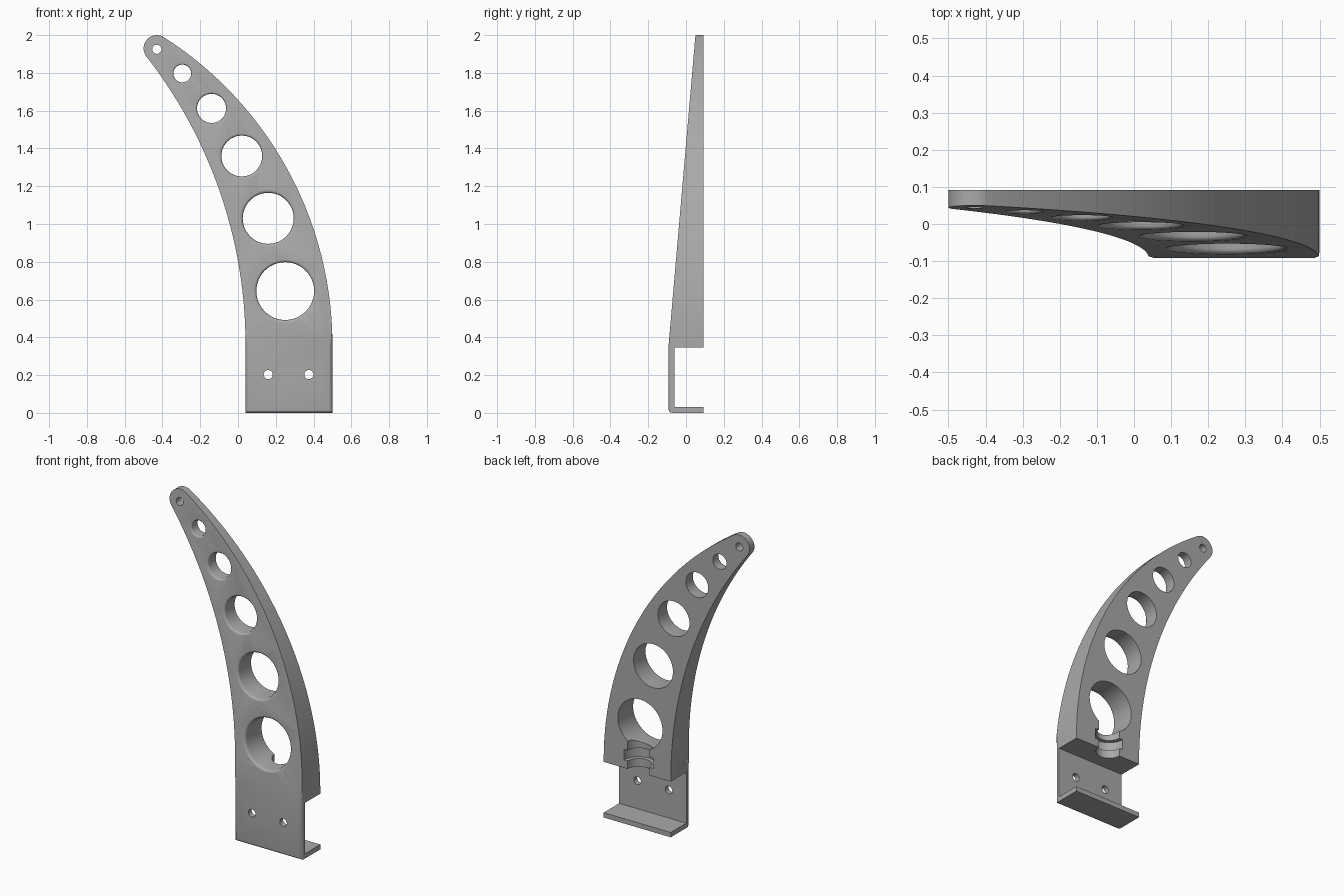
import bpy, bmesh
from math import sin, cos, asin, hypot, radians, pi, tau

if "Cube" in bpy.data.objects:
    bpy.data.objects.remove(bpy.data.objects["Cube"])

grey = bpy.data.materials.new("plain_grey")
grey.use_nodes = True
grey.diffuse_color = (0.4, 0.4, 0.4, 1)
grey.node_tree.nodes["Principled BSDF"].inputs["Base Color"].default_value = (0.4, 0.4, 0.4, 1)

BACK, FRONT = 0.092, -0.092
BEND = 0.36                      # height where the front starts to lean back
SLOPE = 0.142 / (2 - BEND)


def front_y(z):
    return FRONT + max(0, z - BEND) * SLOPE


def make_object(name, bm):
    bmesh.ops.recalc_face_normals(bm, faces=bm.faces)
    mesh = bpy.data.meshes.new(name)
    bm.to_mesh(mesh)
    bm.free()
    mesh.materials.append(grey)
    ob = bpy.data.objects.new(name, mesh)
    bpy.context.collection.objects.link(ob)
    return ob


def side_arc(x, end, n=28):
    """Arc rising vertically from (x, BEND) and leaning left to the end point."""
    d, h = x - end[0], end[1] - BEND
    r = (d * d + h * h) / (2 * d)
    a = asin(h / r)
    return [(x - r + r * cos(a * i / n), BEND + r * sin(a * i / n)) for i in range(n + 1)]


# Outline of the curved arm: straight foot, two arcs and a round tip
tip = [(-0.43 + 0.07 * cos(radians(a)), 1.93 + 0.07 * sin(radians(a)))
       for a in range(56, 219, 9)]
right = side_arc(0.5, tip[0])
left = side_arc(0.04, tip[-1])
outline = [(0.5, 0)] + right + tip[1:-1] + left[::-1] + [(0.04, 0)]

bm = bmesh.new()
front = [bm.verts.new((x, front_y(z), z)) for x, z in outline]
back = [bm.verts.new((x, BACK, z)) for x, z in outline]
n = len(outline)
bm.faces.new([front[0], front[1], front[-2], front[-1]])
bm.faces.new(front[1:-1])
bm.faces.new(back[::-1])
for i in range(n):
    j = (i + 1) % n
    bm.faces.new((front[i], back[i], back[j], front[j]))
# Rounded front rim
rim = [bm.edges.get((front[i], front[(i + 1) % n])) for i in range(n)]
bmesh.ops.bevel(bm, geom=rim, offset=0.018, segments=4, profile=0.5, affect='EDGES')
arm = make_object("curved_arm", bm)


def cut(cutter):
    mod = arm.modifiers.new("cut", 'BOOLEAN')
    mod.operation, mod.solver, mod.object = 'DIFFERENCE', 'EXACT', cutter
    bpy.context.view_layer.objects.active = arm
    bpy.ops.object.modifier_apply(modifier=mod.name)
    bpy.data.objects.remove(cutter)


def hole_cutter(x, z, r, round_):
    """Round cutter along y, flared into a fillet where it meets the front."""
    y0, k = front_y(z), SLOPE if z > BEND else 0
    profile = [(r, 0.4)]
    if round_:
        steps = [pi / 2 * i / 4 for i in range(5)]
        profile += [(r + round_ * (1 - cos(t)), y0 + round_ * (1 - sin(t))) for t in steps]
        r += round_
    profile.append((r, -0.4))
    bm = bmesh.new()
    seg = 48
    rings = [[bm.verts.new((x + q * cos(tau * i / seg), y + k * q * sin(tau * i / seg),
                            z + q * sin(tau * i / seg))) for i in range(seg)]
             for q, y in profile]
    for a, b in zip(rings, rings[1:]):
        for i in range(seg):
            j = (i + 1) % seg
            bm.faces.new((a[i], a[j], b[j], b[i]))
    bm.faces.new(rings[0])
    bm.faces.new(rings[-1])
    return make_object("hole_cutter", bm)


def upright_cutter(r, z0, z1):
    bm = bmesh.new()
    bmesh.ops.create_cone(bm, cap_ends=True, segments=40, radius1=r, radius2=r, depth=z1 - z0)
    bmesh.ops.translate(bm, verts=bm.verts, vec=(0.26, BACK + 0.001, (z0 + z1) / 2))
    return make_object("channel_cutter", bm)


# Opening that leaves the front plate and bottom flange of the bracket
bm = bmesh.new()
bmesh.ops.create_cube(bm, size=1)
bmesh.ops.scale(bm, verts=bm.verts, vec=(2, 1, 0.315))
bmesh.ops.translate(bm, verts=bm.verts, vec=(0, 0.44, 0.1875))
cut(make_object("bracket_cutter", bm))

# Lightening holes, tip hole and screw holes
for x, z, r, fillet in [(0.25, 0.645, 0.153, 0.014), (0.16, 1.03, 0.135, 0.014),
                        (0.02, 1.36, 0.108, 0.012), (-0.14, 1.612, 0.077, 0.01),
                        (-0.295, 1.797, 0.047, 0.008), (-0.43, 1.925, 0.024, 0),
                        (0.16, 0.203, 0.024, 0), (0.375, 0.203, 0.024, 0)]:
    cut(hole_cutter(x, z, r, fillet))

# Bolt channel with a wider nut pocket, open at the back
cut(upright_cutter(0.075, 0.3, 0.58))
cut(upright_cutter(0.1, 0.395, 0.46))

bpy.ops.object.select_all(action='DESELECT')
arm.select_set(True)
bpy.context.view_layer.objects.active = arm
bpy.ops.object.shade_smooth_by_angle(angle=radians(30))
